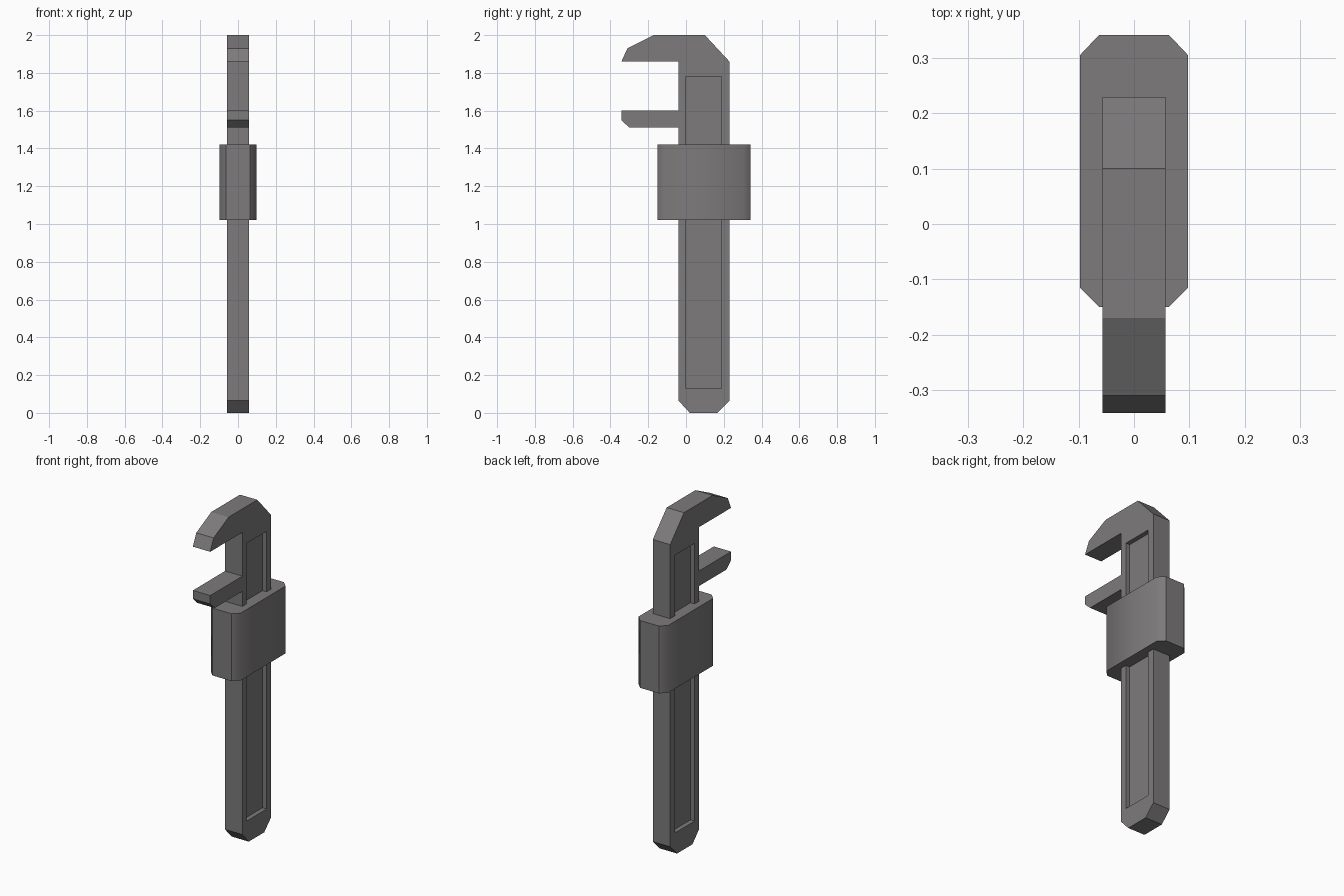
import bpy, bmesh

if "Cube" in bpy.data.objects:
    bpy.data.objects.remove(bpy.data.objects["Cube"])

HALF = 0.057      # half thickness of the bar
GROOVE = 0.027    # depth of the side grooves

steel = bpy.data.materials.new("dark grey steel")
steel.diffuse_color = (0.205, 0.196, 0.196, 1)
steel.use_nodes = True
steel.node_tree.nodes["Principled BSDF"].inputs["Base Color"].default_value = steel.diffuse_color


def prism(name, points, lo, hi, axis):
    """Extrude a 2D outline along x (points are y,z) or z (points are x,y)."""
    bm = bmesh.new()
    place = (lambda p, t: (t, p[0], p[1])) if axis == 'x' else (lambda p, t: (p[0], p[1], t))
    face = bm.faces.new([bm.verts.new(place(p, lo)) for p in points])
    ext = bmesh.ops.extrude_face_region(bm, geom=[face])
    vec = (hi - lo, 0, 0) if axis == 'x' else (0, 0, hi - lo)
    bmesh.ops.translate(bm, vec=vec, verts=[v for v in ext['geom'] if isinstance(v, bmesh.types.BMVert)])
    bmesh.ops.recalc_face_normals(bm, faces=bm.faces)
    mesh = bpy.data.meshes.new(name)
    bm.to_mesh(mesh)
    bm.free()
    mesh.materials.append(steel)
    ob = bpy.data.objects.new(name, mesh)
    bpy.context.collection.objects.link(ob)
    return ob


# Handle bar with the fixed upper jaw
handle = prism("handle_and_upper_jaw", [
    (0.02, 0), (0.165, 0), (0.23, 0.065), (0.23, 1.86), (0.10, 2.0),
    (-0.17, 2.0), (-0.31, 1.93), (-0.342, 1.86), (-0.04, 1.86), (-0.04, 0.065)],
    -HALF, HALF, 'x')

# Long recessed groove on both sides
for side, label in ((-1, "left"), (1, "right")):
    a, b = sorted((side * (HALF - GROOVE), side * (HALF + 0.05)))
    cutter = prism(label + "_groove_cutter",
                   [(0, 0.13), (0.187, 0.13), (0.187, 1.78), (0, 1.78)], a, b, 'x')
    cutter.hide_render = True
    cutter.hide_set(True)
    cut = handle.modifiers.new(label + "_groove", 'BOOLEAN')
    cut.operation = 'DIFFERENCE'
    cut.solver = 'EXACT'
    cut.object = cutter

# Movable lower jaw
prism("lower_jaw", [(-0.342, 1.6), (-0.342, 1.55), (-0.30, 1.51), (-0.04, 1.51), (-0.04, 1.6)],
      -HALF, HALF, 'x')

# Sliding collar with chamfered corners
half_outline = [(0.063, -0.15), (0.098, -0.115), (0.098, 0.305), (0.063, 0.342)]
collar = prism("sliding_collar", half_outline + [(-x, y) for x, y in reversed(half_outline)],
               1.02, 1.42, 'z')

# Soft shading where the collar's side faces meet the chamfers, sharp elsewhere
bm = bmesh.new()
bm.from_mesh(collar.data)
for f in bm.faces:
    f.smooth = True
for e in bm.edges:
    p, q = (v.co for v in e.verts)
    e.smooth = abs(p.z - q.z) > 0.1 and abs(p.x) > 0.09
bm.to_mesh(collar.data)
bm.free()
